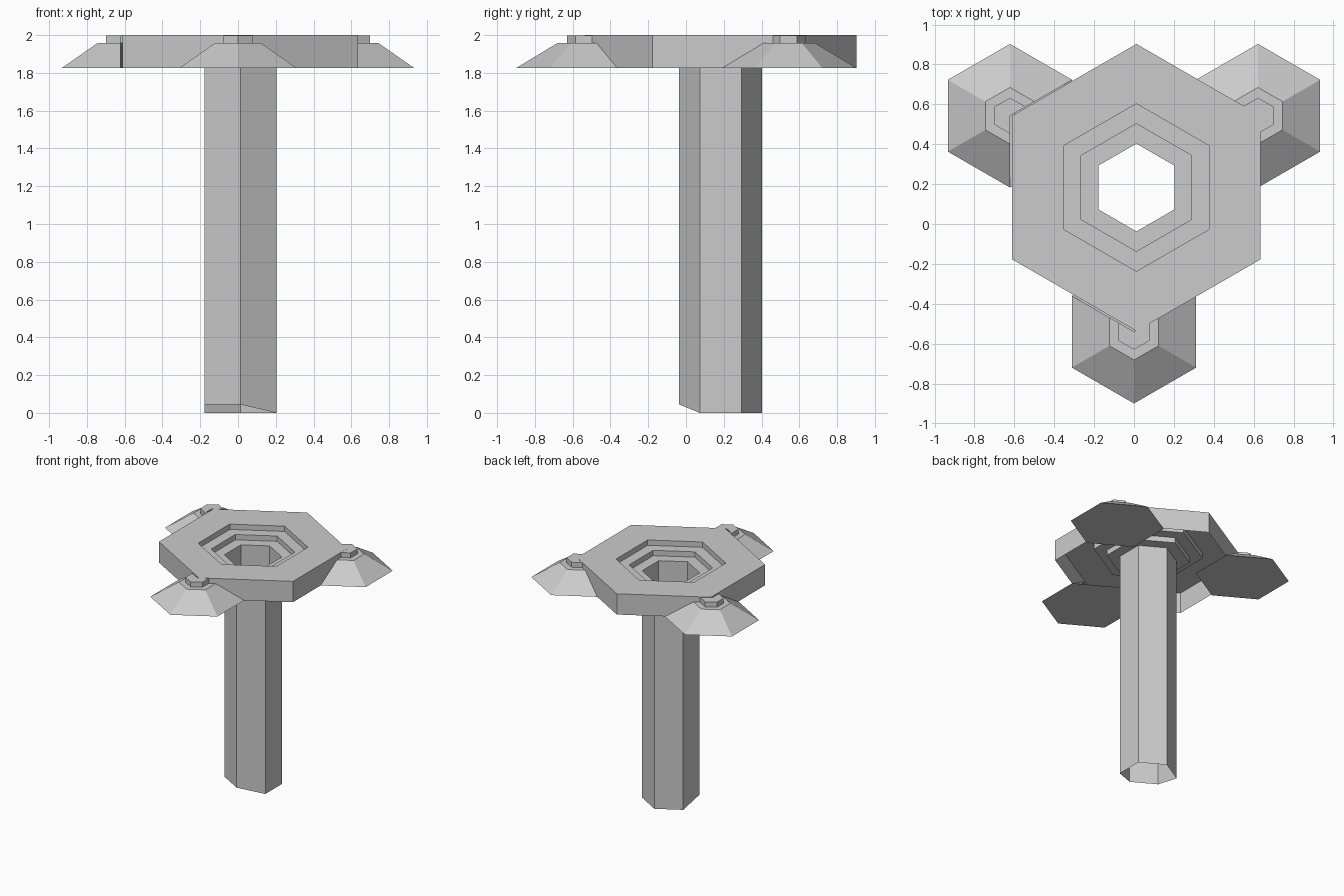
import bpy
from math import sin, cos, radians

if "Cube" in bpy.data.objects:
    bpy.data.objects.remove(bpy.data.objects["Cube"])


def hex_loft(name, centre, profile, sectors=range(6), base=False, cap=False, raised=()):
    """Loft pointy-in-y hexagon rings (radius, z) around a centre."""
    cx, cy = centre
    verts, faces = [], []
    for r, z in profile:
        for k in range(6):
            a = radians(30 + 60 * k)
            verts.append((cx + r * cos(a), cy + r * sin(a), z))
    for k in raised:
        x, y, z = verts[k]
        verts[k] = (x, y, z + 0.045)
    for i in range(len(profile) - 1):
        for k in sectors:
            j = (k + 1) % 6
            faces.append((i * 6 + k, i * 6 + j, i * 6 + 6 + j, i * 6 + 6 + k))
    if base:
        faces.append((5, 4, 3, 2, 1, 0))
    if cap:
        # flat top made only of the requested wedges
        top = (len(profile) - 1) * 6
        verts.append((cx, cy, profile[-1][1]))
        for k in sectors:
            faces.append((top + k, top + (k + 1) % 6, len(verts) - 1))
    mesh = bpy.data.meshes.new(name)
    mesh.from_pydata(verts, [], faces)
    obj = bpy.data.objects.new(name, mesh)
    bpy.context.collection.objects.link(obj)
    return obj


MID = (0.012, 0.183)

# Plate: open underneath, stepped recess in the top
hex_loft("stepped_plate", MID, [(0.72, 1.825), (0.72, 2.0), (0.42, 2.0), (0.42, 1.955),
                                (0.32, 1.955), (0.32, 1.91), (0.22, 1.91)])

# Hollow stem, open at both ends, with one bottom edge raised
hex_loft("hollow_stem", MID, [(0.22, 0.0), (0.22, 1.91)], raised=(3, 4))

# Three corner caps; the two wedges facing the plate are left out above the base
FEET = [("cap_right", (0.622, 0.543), 2), ("cap_left", (-0.622, 0.543), 4),
        ("cap_front", (0.0, -0.54), 0)]
for name, centre, gap in FEET:
    keep = [k for k in range(6) if k not in (gap, (gap + 1) % 6)]
    hex_loft(name, centre, [(0.36, 1.825), (0.142, 1.957), (0.09, 1.957), (0.09, 1.999)],
             sectors=keep, base=True, cap=True)
